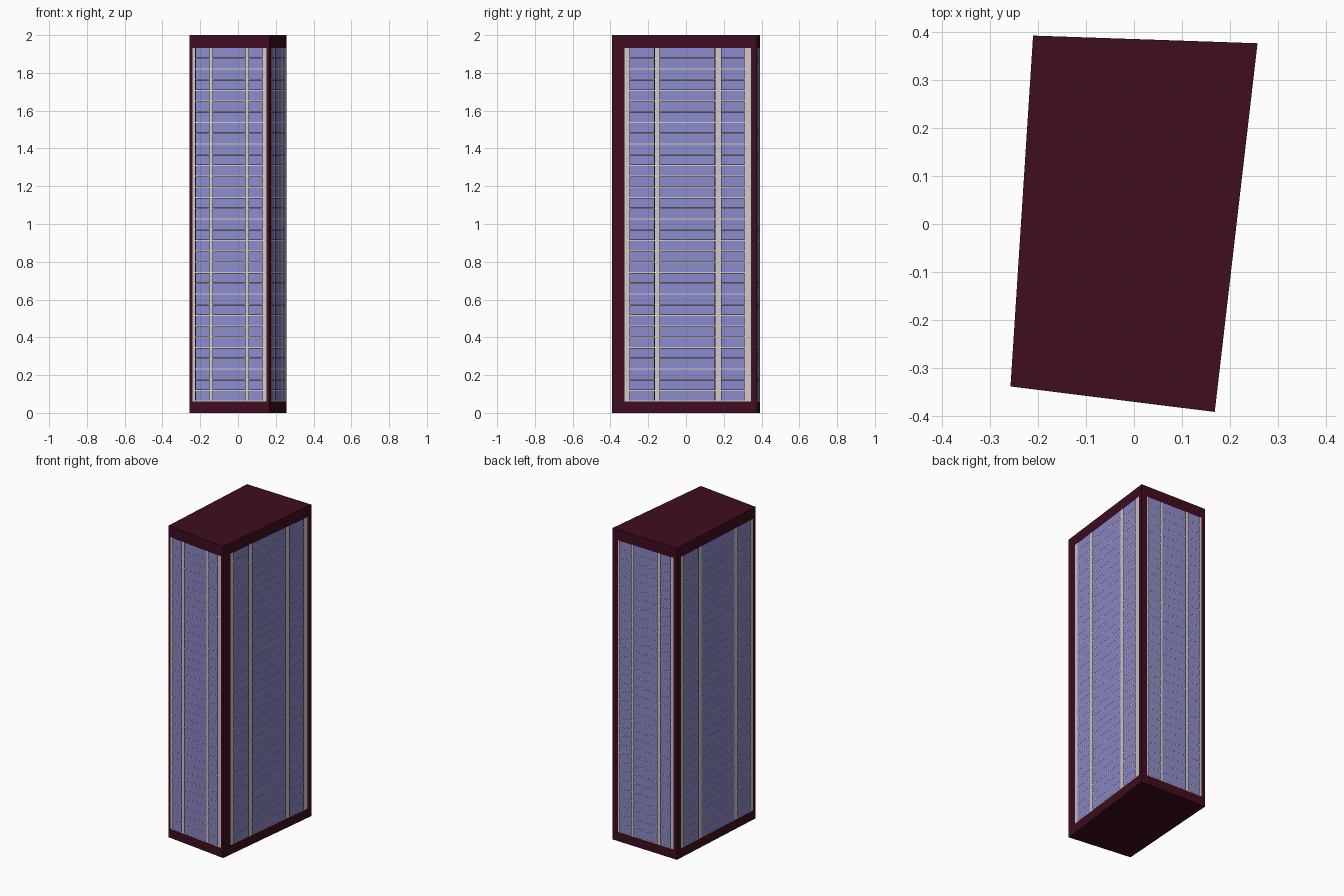
import bpy, bmesh
from mathutils import Vector

if "Cube" in bpy.data.objects:
    bpy.data.objects.remove(bpy.data.objects["Cube"], do_unlink=True)


def make_material(name, rgb):
    mat = bpy.data.materials.new(name)
    mat.use_nodes = True
    mat.diffuse_color = (*rgb, 1)
    mat.node_tree.nodes["Principled BSDF"].inputs["Base Color"].default_value = (*rgb, 1)
    return mat


MAROON, BLUE, PILLAR, LEDGE, BLACK = range(5)
materials = [
    make_material("dark maroon cladding", (0.051, 0.004, 0.015)),
    make_material("lavender blue glass", (0.262, 0.254, 0.61)),
    make_material("pale grey pillar", (0.63, 0.58, 0.59)),
    make_material("cream ledge", (0.61, 0.60, 0.48)),
    make_material("black window frame", (0.003, 0.003, 0.004)),
]

# Irregular four-sided footprint, counter-clockwise from the front
A, B, C, D = (Vector(p) for p in
              [(-0.257, -0.338), (0.168, -0.391), (0.257, 0.376), (-0.21, 0.392)])
HEIGHT, PANEL_LOW, PANEL_HIGH, FLOORS = 2.0, 0.06, 1.932, 33
LEDGE_T, FRAME_H, FRAME_V = 0.0045, 0.0015, 0.0035

# Wall start and end, and the edges of its four pillars as fractions of the width
walls = {
    "front_wall": (A, B, [0.04, 0.072, 0.25, 0.285, 0.70, 0.735, 0.91, 0.957]),
    "left_wall": (B, C, [0.086, 0.119, 0.295, 0.327, 0.712, 0.75, 0.915, 0.96]),
    "back_wall": (C, D, [0.08, 0.105, 0.295, 0.325, 0.70, 0.738, 0.91, 0.945]),
    "right_wall": (D, A, [0.05, 0.085, 0.28, 0.31, 0.735, 0.77, 0.935, 0.97]),
}


def finish(bm, name):
    mesh = bpy.data.meshes.new(name)
    bm.to_mesh(mesh)
    bm.free()
    for mat in materials:
        mesh.materials.append(mat)
    obj = bpy.data.objects.new(name, mesh)
    bpy.context.collection.objects.link(obj)


def column_bands(width, edges):
    """Vertical bands across a wall: (start, end, kind)."""
    e = [f * width for f in edges]
    bands = [(0, e[0], MAROON)]
    for i in range(0, len(e), 2):
        bands.append((e[i], e[i + 1], PILLAR))
        if i + 2 < len(e):
            left, right = e[i + 1], e[i + 2]
            bands += [(left, left + FRAME_V, BLACK),
                      (left + FRAME_V, right - FRAME_V, BLUE),
                      (right - FRAME_V, right, BLACK)]
    return bands + [(e[-1], width, MAROON)]


def row_bands():
    """Horizontal bands up a wall: (bottom, top, kind)."""
    bands = [(0, PANEL_LOW, MAROON)]
    step = (PANEL_HIGH - PANEL_LOW) / FLOORS
    for i in range(FLOORS):
        z = PANEL_LOW + i * step
        cuts = [z, z + LEDGE_T, z + LEDGE_T + FRAME_H, z + step - FRAME_H, z + step]
        bands += list(zip(cuts, cuts[1:], [LEDGE, BLACK, BLUE, BLACK]))
    return bands + [(PANEL_HIGH, HEIGHT, MAROON)]


def band_colour(column, row):
    if MAROON in (column, row):
        return MAROON
    if column == PILLAR:
        return PILLAR
    if row == LEDGE:
        return LEDGE
    return BLACK if BLACK in (column, row) else BLUE


# Walls cut into cladding, pillars, ledges, frames and panes
for name, (start, end, edges) in walls.items():
    bm = bmesh.new()
    along = (end - start).normalized()
    columns, rows = column_bands((end - start).length, edges), row_bands()
    us = [c[0] for c in columns] + [columns[-1][1]]
    zs = [r[0] for r in rows] + [rows[-1][1]]
    grid = [[bm.verts.new((*(start + along * u), z)) for u in us] for z in zs]
    for j, row in enumerate(rows):
        for i, column in enumerate(columns):
            face = bm.faces.new((grid[j][i], grid[j][i + 1],
                                 grid[j + 1][i + 1], grid[j + 1][i]))
            face.material_index = band_colour(column[2], row[2])
    finish(bm, name)

# Flat roof and underside
for name, z, outline in [("roof", HEIGHT, (A, B, C, D)), ("underside", 0, (D, C, B, A))]:
    bm = bmesh.new()
    bm.faces.new([bm.verts.new((*p, z)) for p in outline])
    finish(bm, name)
